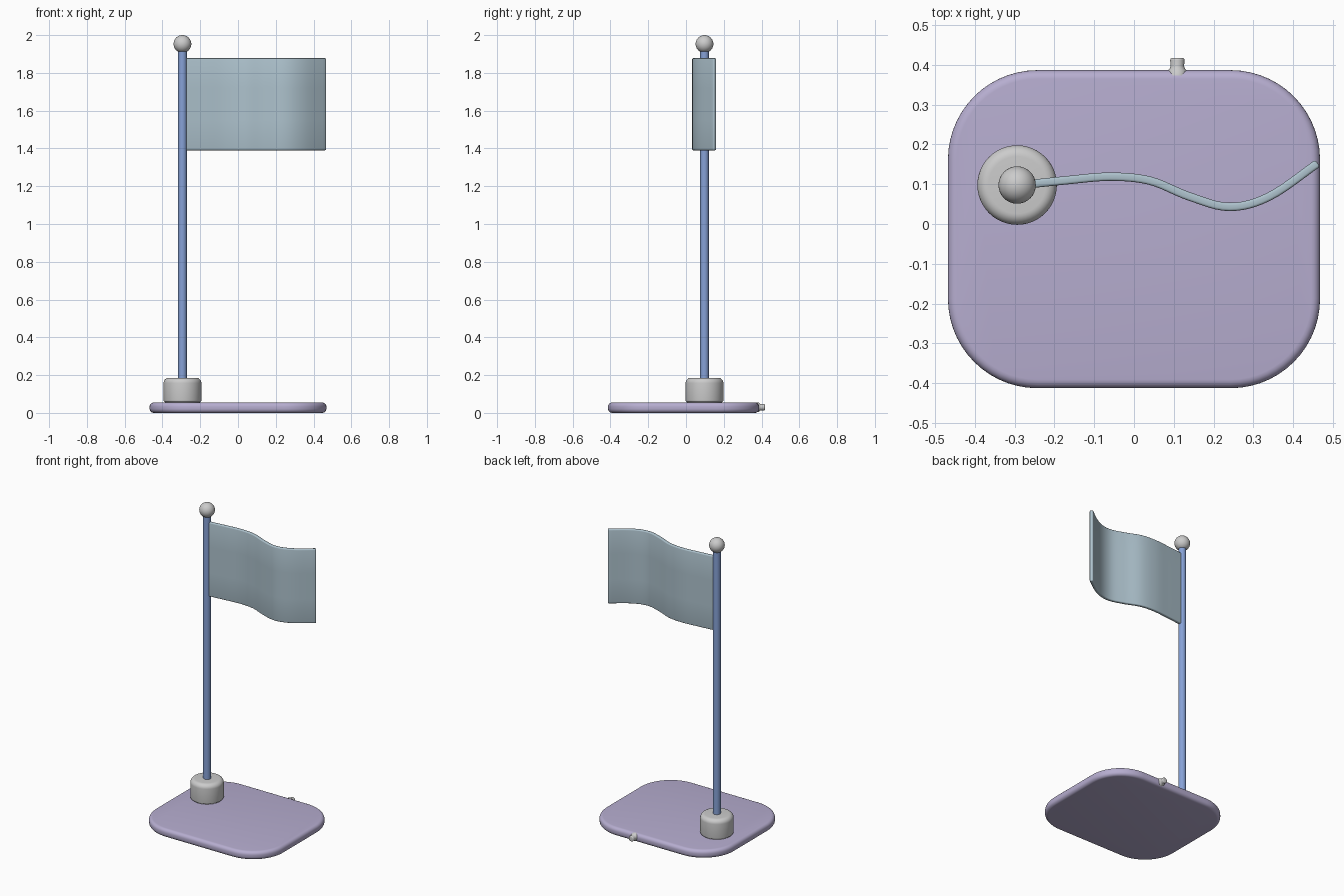
import bpy, bmesh, math

if "Cube" in bpy.data.objects:
    bpy.data.objects.remove(bpy.data.objects["Cube"])

PX, PY = -0.294, 0.098   # pole axis


def material(name, rgb):
    m = bpy.data.materials.new(name)
    m.diffuse_color = (*rgb, 1)
    m.use_nodes = True
    m.node_tree.nodes["Principled BSDF"].inputs["Base Color"].default_value = m.diffuse_color
    return m


def mesh_object(name, bm, mat=None, angle=40):
    bmesh.ops.recalc_face_normals(bm, faces=bm.faces)
    me = bpy.data.meshes.new(name)
    bm.to_mesh(me)
    bm.free()
    ob = bpy.data.objects.new(name, me)
    bpy.context.collection.objects.link(ob)
    if mat:
        me.materials.append(mat)
    bpy.ops.object.select_all(action='DESELECT')
    ob.select_set(True)
    bpy.context.view_layer.objects.active = ob
    bpy.ops.object.shade_smooth_by_angle(angle=math.radians(angle))
    return ob


def lathe(name, profile, mat=None, segments=48):
    """Spin an (r, z) profile around the local z axis."""
    bm = bmesh.new()
    vs = [bm.verts.new((r, 0, z)) for r, z in profile]
    es = [bm.edges.new(p) for p in zip(vs, vs[1:])]
    bmesh.ops.spin(bm, geom=vs + es, cent=(0, 0, 0), axis=(0, 0, 1),
                   angle=math.tau, steps=segments)
    bmesh.ops.remove_doubles(bm, verts=bm.verts, dist=1e-5)
    return mesh_object(name, bm, mat)


def arc(cx, cz, r, a0, a1, n=6):
    return [(cx + r * math.cos(math.radians(a0 + (a1 - a0) * i / n)),
             cz + r * math.sin(math.radians(a0 + (a1 - a0) * i / n)))
            for i in range(n + 1)]


blue = material("pole_blue", (0.24, 0.36, 0.68))
violet = material("base_violet", (0.47, 0.42, 0.63))
teal = material("flag_teal", (0.42, 0.54, 0.61))

# Base plate: rounded rectangle with rolled edges
hx, hy, cy, R, H, b = 0.468, 0.400, -0.013, 0.225, 0.055, 0.022
bm = bmesh.new()
rings = []
for off, z in arc(-b, b, b, -90, 0, 5) + arc(-b, H - b, b, 0, 90, 5):
    ring = []
    for sx, sy, a in ((1, 1, 0), (-1, 1, 90), (-1, -1, 180), (1, -1, 270)):
        for x, y in arc(sx * (hx - R), cy + sy * (hy - R), R + off, a, a + 90, 14):
            ring.append(bm.verts.new((x, y, z)))
    rings.append(ring)
for r0, r1 in zip(rings, rings[1:]):
    for i in range(len(r0)):
        j = (i + 1) % len(r0)
        bm.faces.new((r0[i], r0[j], r1[j], r1[i]))
bm.faces.new(rings[0][::-1])
bm.faces.new(rings[-1])
mesh_object("base_plate", bm, violet)

# Small peg on the back edge, flaring into the plate
peg = lathe("back_peg", [(0.026, -0.012), (0.024, 0.001), (0.019, 0.006), (0.017, 0.012)]
            + arc(0.012, 0.027, 0.006, 0, 90, 4) + [(0, 0.033)], segments=24)
peg.location = (0.109, 0.385, 0.030)
peg.rotation_euler = (-math.pi / 2, 0, 0)

# Pole socket with rounded rims
socket = lathe("pole_socket", [(0, 0.045), (0.092, 0.045)] + arc(0.092, 0.066, 0.008, -90, 0, 4)
               + arc(0.072, 0.158, 0.028, 0, 90, 7) + [(0, 0.186)])
socket.location = (PX, PY, 0)

# Pole
pole = lathe("pole", [(0, 0.1), (0.023, 0.1), (0.023, 1.93), (0, 1.93)], blue, 32)
pole.location = (PX, PY, 0)

# Ball finial
bm = bmesh.new()
bmesh.ops.create_uvsphere(bm, u_segments=32, v_segments=20, radius=0.047)
finial = mesh_object("ball_finial", bm)
finial.location = (PX, PY, 1.953)

# Flag: waving centre line, thickened and raised into cloth
pts = [(-0.36, 0.092), (-0.285, 0.098), (-0.17, 0.110), (-0.06, 0.119), (0.04, 0.109),
       (0.14, 0.069), (0.24, 0.043), (0.34, 0.069), (0.462, 0.153), (0.58, 0.24)]


def spline(p0, p1, p2, p3, t):
    return tuple(0.5 * (2 * b + (c - a) * t + (2 * a - 5 * b + 4 * c - d) * t * t
                        + (3 * b - a - 3 * c + d) * t ** 3)
                 for a, b, c, d in zip(p0, p1, p2, p3))


line = [spline(*pts[i:i + 4], k / 6) for i in range(len(pts) - 3) for k in range(6)]
line.append(pts[-2])
bm = bmesh.new()
cols = [[bm.verts.new((x, y, z)) for z in (1.39, 1.55, 1.72, 1.878)] for x, y in line]
for c0, c1 in zip(cols, cols[1:]):
    for k in range(3):
        bm.faces.new((c0[k], c1[k], c1[k + 1], c0[k + 1]))
flag = mesh_object("flag", bm, teal)
thick = flag.modifiers.new("thickness", 'SOLIDIFY')
thick.thickness, thick.offset = 0.021, 0
bevel = flag.modifiers.new("soft_edges", 'BEVEL')
bevel.width, bevel.segments, bevel.limit_method = 0.006, 3, 'ANGLE'
bevel.angle_limit = math.radians(50)
